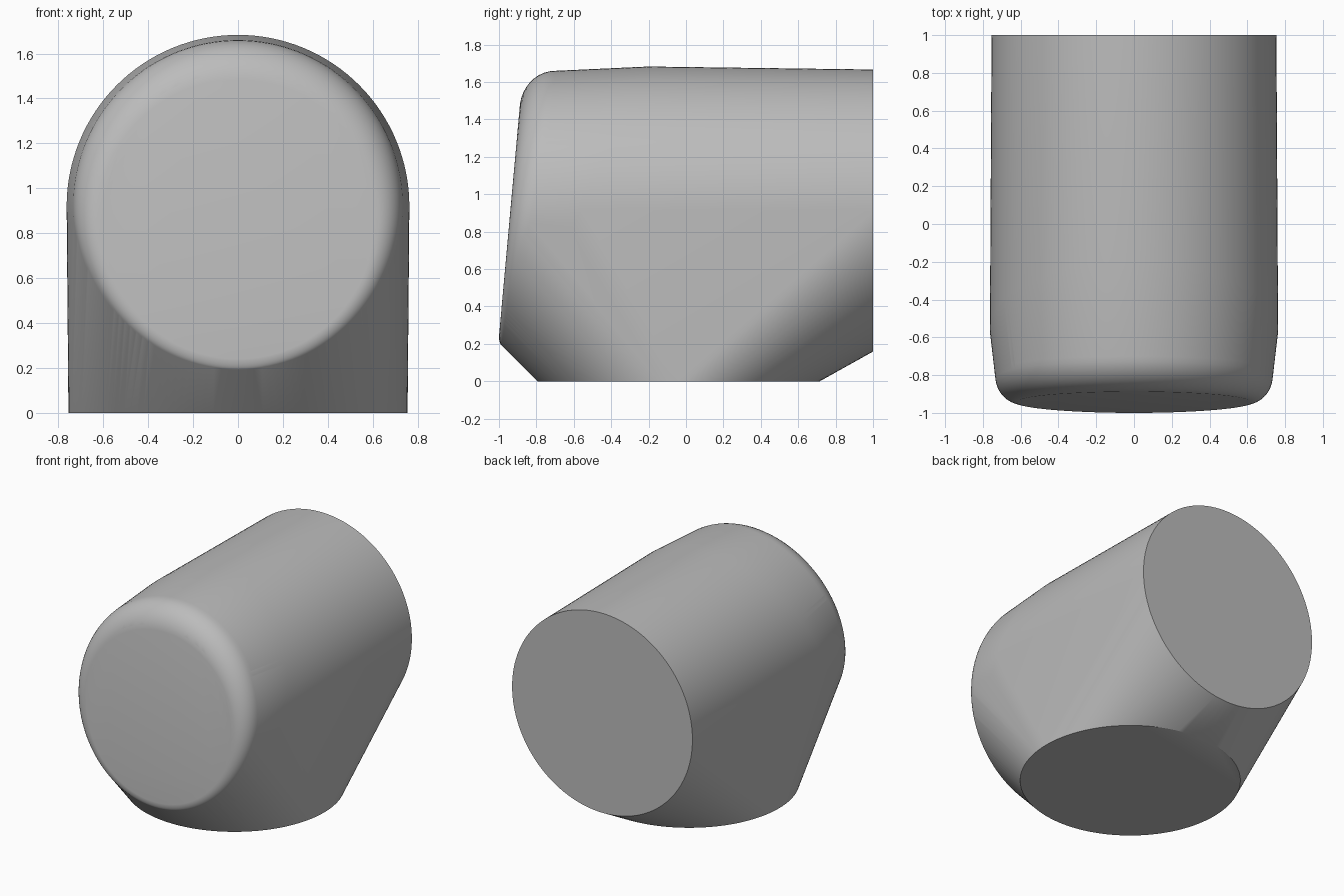
import bpy
import bmesh
from math import sin, cos, tau, pi, radians

cube = bpy.data.objects.get("Cube")
if cube:
    bpy.data.objects.remove(cube, do_unlink=True)

SEGMENTS = 128

grey = bpy.data.materials.new("plain grey")
grey.use_nodes = True
colour = (0.5, 0.5, 0.5, 1)
grey.diffuse_color = colour
grey.node_tree.nodes["Principled BSDF"].inputs["Base Color"].default_value = colour


def upright_ring(radius, z, y, lean=0.0, bow=0.0):
    """Circle facing the front; lean tilts its top, bow bends top and bottom."""
    points = []
    for i in range(SEGMENTS):
        a = tau * i / SEGMENTS
        s = sin(a)
        points.append((radius * cos(a), y + lean * s + bow * s * s, z + radius * s))
    return points


# Rounded front end, from the tilted flat face to the outer rim
points = []
ROUND_STEPS = 10
for step in range(ROUND_STEPS + 1):
    t = pi / 2 * step / ROUND_STEPS
    out, back = sin(t), 1 - cos(t)
    points += upright_ring(0.605 + 0.13 * out, 0.845 + 0.08 * out,
                           -0.945 + 0.145 * back,
                           0.055 + 0.085 * back, -0.04 * back)

# Widest band, flat back end and round flat base
points += upright_ring(0.763, 0.92, -0.56, 0.36)
points += upright_ring(0.754, 0.913, 1.0)
points += [(0.755 * cos(tau * i / SEGMENTS),
            -0.04 + 0.755 * sin(tau * i / SEGMENTS), 0)
           for i in range(SEGMENTS)]

# Stretch one taut skin over all the rings
bm = bmesh.new()
for p in points:
    bm.verts.new(p)
hull = bmesh.ops.convex_hull(bm, input=bm.verts[:], use_existing_faces=False)
bmesh.ops.delete(bm, geom=[v for v in bm.verts if not v.link_faces], context='VERTS')
bmesh.ops.dissolve_limit(bm, angle_limit=radians(0.2), verts=bm.verts[:], edges=bm.edges[:])
bmesh.ops.recalc_face_normals(bm, faces=bm.faces[:])

mesh = bpy.data.meshes.new("body")
bm.to_mesh(mesh)
bm.free()
mesh.materials.append(grey)
body = bpy.data.objects.new("body", mesh)
bpy.context.collection.objects.link(body)

bpy.ops.object.select_all(action='DESELECT')
body.select_set(True)
bpy.context.view_layer.objects.active = body
bpy.ops.object.shade_smooth_by_angle(angle=radians(30))
